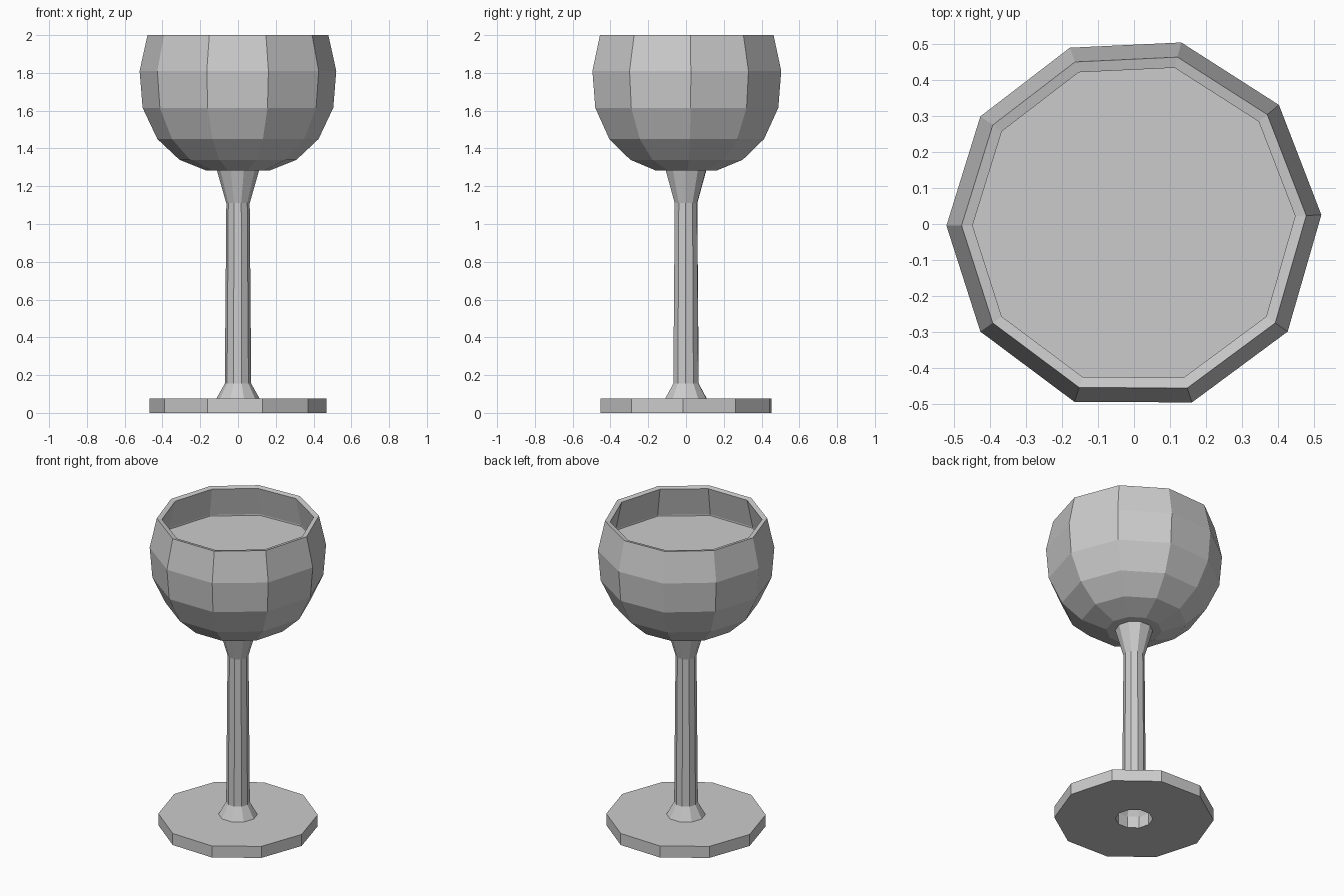
import bpy, bmesh
from math import cos, sin, radians

if "Cube" in bpy.data.objects:
    bpy.data.objects.remove(bpy.data.objects["Cube"])


def lathe(name, profile, angles, closed=False, cap=False):
    """Sweep a (radius, z) profile around z at the given angles."""
    bm = bmesh.new()
    rings = [[bm.verts.new((r * cos(radians(a)), r * sin(radians(a)), z)) for a in angles]
             for r, z in profile]
    n = len(angles)
    pairs = list(zip(rings, rings[1:]))
    if closed:
        pairs.append((rings[-1], rings[0]))
    for lo, hi in pairs:
        for i in range(n):
            j = (i + 1) % n
            bm.faces.new((lo[i], lo[j], hi[j], hi[i]))
    if cap:
        f = bm.faces.new(rings[0])
        if len(rings) > 1:
            f.normal_flip()
    if len(rings) > 1:
        bmesh.ops.recalc_face_normals(bm, faces=bm.faces)
    mesh = bpy.data.meshes.new(name)
    bm.to_mesh(mesh)
    bm.free()
    obj = bpy.data.objects.new(name, mesh)
    bpy.context.collection.objects.link(obj)
    return obj


# slightly uneven ten-sided cross-sections
bowl_angles = [2.8, 39.4, 75.4, 110, 145, 180.5, 215, 251.5, 288, 325]
base_angles = [36 * i - 2 for i in range(10)]

# foot disc, with an open hole under the stem
foot = lathe("foot", [(0.11, 0), (0.47, 0), (0.47, 0.075), (0.11, 0.075)],
             base_angles, closed=True)

# hollow stem, flared at both ends
stem = lathe("stem", [(0.115, 0.075), (0.07, 0.155), (0.062, 1.11), (0.112, 1.285)],
             base_angles)

# bowl shell
bowl = lathe("bowl", [(0.165, 1.282), (0.31, 1.34), (0.427, 1.45), (0.505, 1.615),
                      (0.521, 1.81), (0.479, 2.0)], bowl_angles, cap=True)
shell = bowl.modifiers.new("thickness", 'SOLIDIFY')
shell.thickness = 0.03
shell.offset = -1
shell.use_even_offset = True

# drink surface inside the bowl
drink = lathe("drink_surface", [(0.492, 1.8)], bowl_angles, cap=True)
